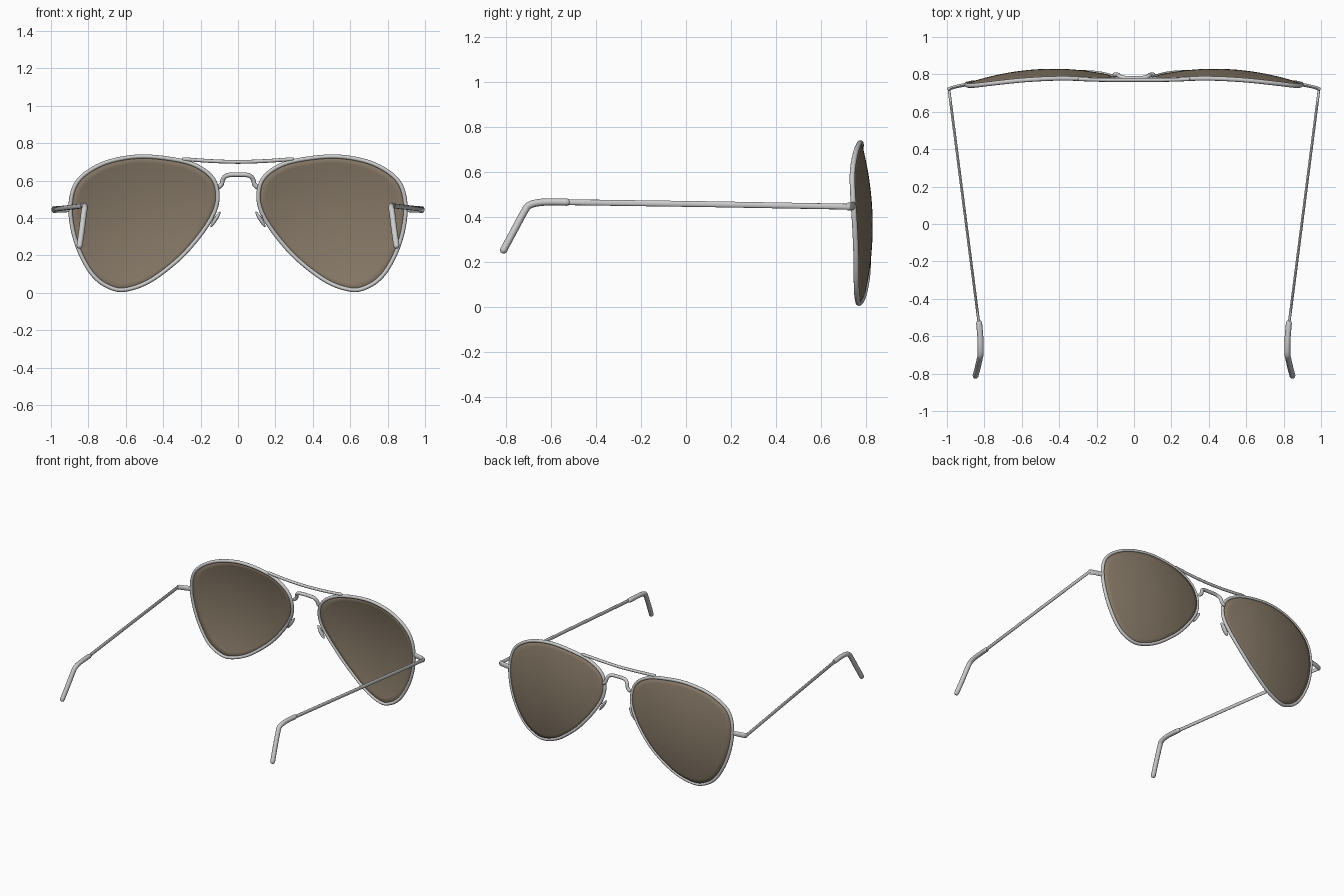
import bpy, bmesh, math
from mathutils import Vector

if "Cube" in bpy.data.objects:
    bpy.data.objects.remove(bpy.data.objects["Cube"])


def lens_y(x, z):
    """Depth of the domed lens surface."""
    return 0.826 - 0.36 * ((x - 0.43) ** 2 + (z - 0.36) ** 2)


def smooth_path(pts, steps=5, closed=False):
    """Catmull-Rom curve through the points."""
    pts = [Vector(p) for p in pts]
    n = len(pts)
    get = (lambda i: pts[i % n]) if closed else (lambda i: pts[max(0, min(n - 1, i))])
    out = []
    for i in range(n if closed else n - 1):
        a, b, c, d = (get(i + k) for k in (-1, 0, 1, 2))
        for s in range(steps):
            t = s / steps
            out.append(0.5 * (2 * b + (c - a) * t + (2 * a - 5 * b + 4 * c - d) * t ** 2
                              + (3 * b - a - 3 * c + d) * t ** 3))
    if not closed:
        out.append(pts[-1])
    return out


def finish(name, bm, mirror=True, mat=None):
    bmesh.ops.recalc_face_normals(bm, faces=bm.faces)
    me = bpy.data.meshes.new(name)
    bm.to_mesh(me)
    bm.free()
    ob = bpy.data.objects.new(name, me)
    bpy.context.collection.objects.link(ob)
    if mat:
        me.materials.append(mat)
    bpy.ops.object.select_all(action='DESELECT')
    ob.select_set(True)
    bpy.context.view_layer.objects.active = ob
    bpy.ops.object.shade_smooth_by_angle(angle=math.radians(50))
    if mirror:
        ob.modifiers.new("mirror", 'MIRROR')
    return ob


def tube(name, path, ra, rb, ref, closed=False, mirror=True, sides=12):
    """Sweep an ellipse (ra along ref, rb across it) with rounded ends."""
    bm = bmesh.new()
    ref = Vector(ref)
    n = len(path)
    rings = []

    def ring(p, t, k):
        a = (ref - t * t.dot(ref)).normalized()
        b = t.cross(a)
        rings.append([bm.verts.new(p + a * ra * k * math.cos(w) + b * rb * k * math.sin(w))
                      for w in (2 * math.pi * j / sides for j in range(sides))])

    r = min(ra, rb)
    for i, p in enumerate(path):
        nxt = path[(i + 1) % n] if closed or i < n - 1 else p
        prv = path[i - 1] if closed or i > 0 else p
        t = (nxt - prv).normalized()
        if i == 0 and not closed:
            ring(p - t * r * 0.9, t, 0.45)
            ring(p - t * r * 0.55, t, 0.83)
        ring(p, t, 1)
        if i == n - 1 and not closed:
            ring(p + t * r * 0.55, t, 0.83)
            ring(p + t * r * 0.9, t, 0.45)
    m = len(rings)
    for i in range(m if closed else m - 1):
        u, v = rings[i], rings[(i + 1) % m]
        for j in range(sides):
            k = (j + 1) % sides
            bm.faces.new((u[j], u[k], v[k], v[j]))
    if not closed:
        bm.faces.new(rings[0])
        bm.faces.new(rings[-1])
    return finish(name, bm, mirror)


# teardrop outline (x, z) of one lens
outline = [(0.47, 0.738), (0.285, 0.712), (0.18, 0.668), (0.118, 0.607), (0.098, 0.527),
           (0.11, 0.45), (0.15, 0.37), (0.225, 0.268), (0.325, 0.163), (0.475, 0.052),
           (0.61, 0.006), (0.70, 0.024), (0.78, 0.084), (0.845, 0.19), (0.888, 0.31),
           (0.907, 0.44), (0.892, 0.553), (0.842, 0.63), (0.738, 0.695), (0.61, 0.73)]
C = Vector((0.5, 0, 0.38))
loop = smooth_path([C + (Vector((x, 0, z)) - C) * 0.973 for x, z in outline], 5, True)
rim = [Vector((p.x, lens_y(p.x, p.z), p.z)) for p in loop]
tube("lens_rim", rim, 0.012, 0.011, (0, 1, 0), closed=True)

# tinted domed lens
tint = bpy.data.materials.new("brown_tint")
tint.diffuse_color = (0.24, 0.19, 0.135, 0.85)
tint.use_nodes = True
tint.node_tree.nodes["Principled BSDF"].inputs["Base Color"].default_value = tint.diffuse_color
bm = bmesh.new()
centre = bm.verts.new((C.x, lens_y(C.x, C.z), C.z))
prev = None
for s in range(1, 11):
    cur = []
    for p in loop:
        q = C + (p - C) * s / 10
        cur.append(bm.verts.new((q.x, lens_y(q.x, q.z), q.z)))
    for j in range(len(cur)):
        k = (j + 1) % len(cur)
        if prev:
            bm.faces.new((prev[j], prev[k], cur[k], cur[j]))
        else:
            bm.faces.new((centre, cur[k], cur[j]))
    prev = cur
lens = finish("lens", bm, mat=tint)
solid = lens.modifiers.new("thickness", 'SOLIDIFY')
solid.thickness, solid.offset = 0.008, 0

# brow bar and arched bridge
bar = [(-0.29, 0.774, 0.715), (-0.15, 0.77, 0.705), (0, 0.77, 0.70),
       (0.15, 0.77, 0.705), (0.29, 0.774, 0.715)]
tube("brow_bar", smooth_path(bar), 0.01, 0.01, (0, 1, 0), mirror=False)
half = [(0.103, 0.798, 0.565), (0.088, 0.797, 0.58), (0.081, 0.793, 0.605),
        (0.066, 0.784, 0.624), (0.04, 0.78, 0.631)]
arch = [(-x, y, z) for x, y, z in half] + [(0, 0.78, 0.632)] + half[::-1]
tube("bridge", smooth_path(arch, 4), 0.012, 0.012, (0, 1, 0), mirror=False)

# nose pads on short arms
bm = bmesh.new()
bmesh.ops.create_uvsphere(bm, u_segments=16, v_segments=10, radius=1)
bmesh.ops.scale(bm, vec=(0.01, 0.017, 0.05), verts=bm.verts)
pad = finish("nose_pad", bm, mirror=False)
for v in pad.data.vertices:
    a = math.radians(-32)
    x, y, z = v.co
    v.co = (0.12 + x * math.cos(a) + z * math.sin(a) * -1, 0.783 + y,
            0.393 + x * math.sin(a) + z * math.cos(a))
    v.co.x = 0.12 + x * math.cos(a) + z * math.sin(a)
    v.co.z = 0.393 - x * math.sin(a) + z * math.cos(a)
pad.modifiers.new("mirror", 'MIRROR')
arm = [Vector((0.118, 0.783, 0.395)), Vector((0.128, 0.786, 0.41)), Vector((0.135, 0.792, 0.42))]
tube("nose_pad_arm", arm, 0.005, 0.005, (0, 1, 0))

# end pieces joining rim to temple
end = [(0.892, 0.746, 0.45), (0.93, 0.739, 0.448), (0.975, 0.728, 0.446), (0.988, 0.72, 0.445)]
tube("end_piece", smooth_path(end), 0.018, 0.009, (0, 0, 1))

# temples and curved ear tips
temple = [Vector((0.99, 0.725, 0.445)), Vector((0.91, 0.1, 0.456)), Vector((0.828, -0.54, 0.465))]
tube("temple", temple, 0.007, 0.013, (1, 0, 0))
tip = [(0.828, -0.53, 0.465), (0.822, -0.6, 0.466), (0.82, -0.655, 0.463), (0.82, -0.695, 0.452),
       (0.824, -0.716, 0.428), (0.835, -0.765, 0.338), (0.847, -0.811, 0.252)]
tube("ear_tip", smooth_path(tip), 0.016, 0.016, (1, 0, 0))
